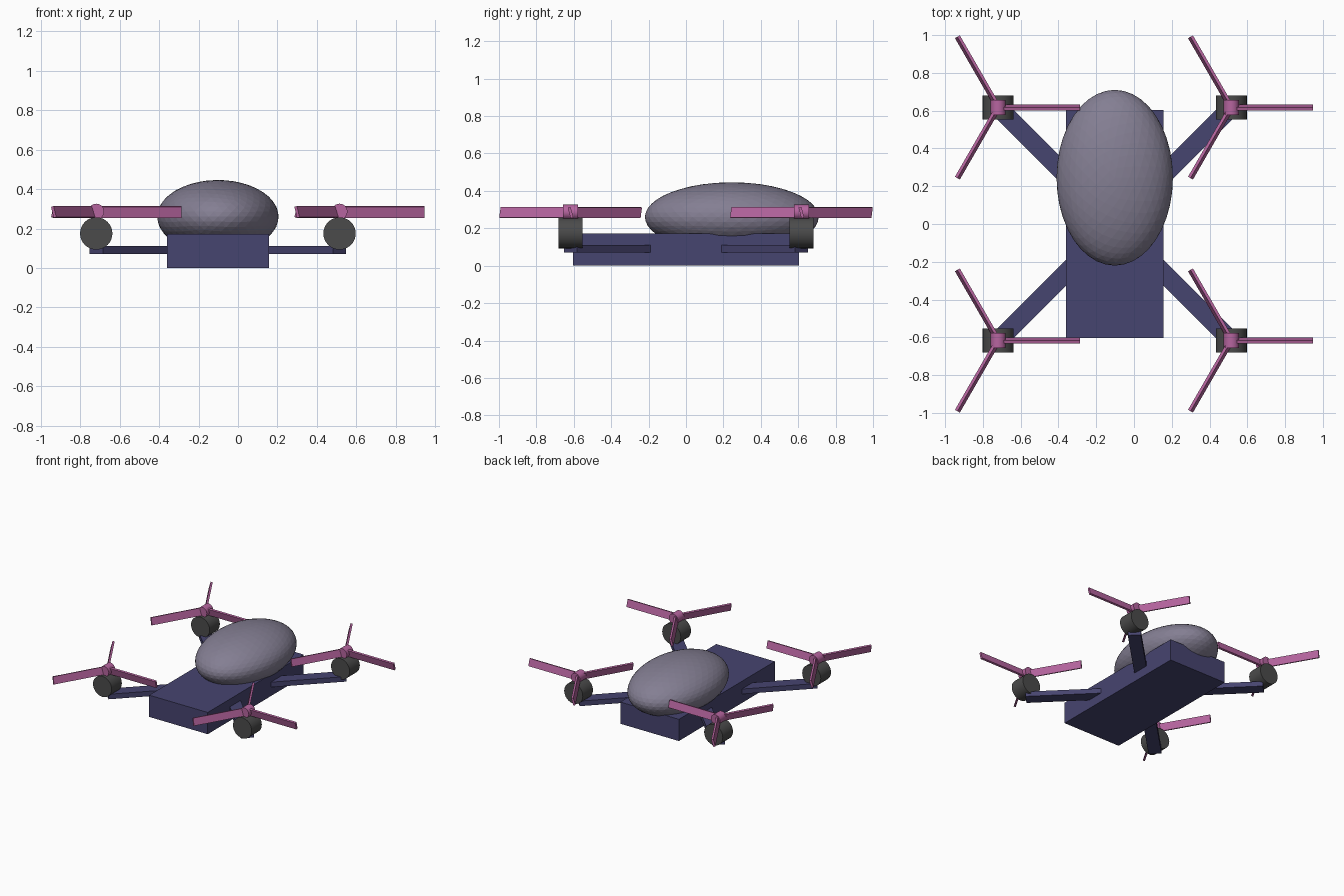
import bpy
from math import radians, pi
from mathutils import Matrix, Vector

if "Cube" in bpy.data.objects:
    bpy.data.objects.remove(bpy.data.objects["Cube"])

CX = -0.102      # the body sits slightly left because all rotors share one phase
R = 0.617        # rotor offset along x and y


def material(name, rgb):
    m = bpy.data.materials.new(name)
    m.diffuse_color = (*rgb, 1)
    m.use_nodes = True
    m.node_tree.nodes["Principled BSDF"].inputs["Base Color"].default_value = m.diffuse_color
    return m


navy = material("navy", (0.062, 0.058, 0.16))
shell = material("shell_grey", (0.23, 0.21, 0.29))
dark = material("dark_grey", (0.07, 0.07, 0.07))
pink = material("pink", (0.47, 0.13, 0.35))


def finish(name, mat, matrix, smooth=False):
    ob = bpy.context.object
    ob.name = name
    ob.data.transform(matrix)
    ob.data.materials.append(mat)
    if smooth:
        bpy.ops.object.shade_smooth_by_angle(angle=radians(30))
    return ob


def box(name, mat, size, matrix):
    bpy.ops.mesh.primitive_cube_add(size=1)
    return finish(name, mat, matrix @ Matrix.Diagonal((*size, 1)))


def cylinder_y(name, mat, radius, length, loc, sides):
    bpy.ops.mesh.primitive_cylinder_add(vertices=sides, radius=radius, depth=length)
    return finish(name, mat, Matrix.Translation(loc) @ Matrix.Rotation(pi / 2, 4, 'X'), True)


def at(x, y, z):
    return Matrix.Translation(Vector((x, y, z)))


# Body slab
box("body", navy, (0.516, 1.208, 0.173), at(CX, 0, 0.0865))

# Faceted canopy
bpy.ops.mesh.primitive_ico_sphere_add(subdivisions=4, radius=1)
finish("canopy", shell, at(CX, 0.245, 0.26) @ Matrix.Diagonal((0.308, 0.465, 0.186, 1)))

# Four arms, each with motor, hub and three pitched blades
arm_len = R * 2 ** 0.5
blade_len = 0.432
for sx, side in ((-1, "left"), (1, "right")):
    for sy, end in ((-1, "front"), (1, "back")):
        tag = f"{end}_{side}"
        x, y = CX + sx * R, sy * R
        turn = Matrix.Rotation(radians(45 * sx * sy), 4, 'Z')
        box(f"arm_{tag}", navy, (arm_len, 0.096, 0.04),
            at(CX + sx * R / 2, y / 2, 0.091) @ turn)
        cylinder_y(f"motor_{tag}", dark, 0.082, 0.128, (x, y, 0.175), 32)
        cylinder_y(f"hub_{tag}", pink, 0.04, 0.08, (x, y, 0.286), 24)
        for k in range(3):
            spin = Matrix.Rotation(k * 2 * pi / 3, 4, 'Z')
            pitch = Matrix.Rotation(radians(15), 4, 'X')
            box(f"blade_{tag}_{k + 1}", pink, (blade_len, 0.0155, 0.058),
                at(x, y, 0.284) @ spin @ at(blade_len / 2, 0, 0) @ pitch)
